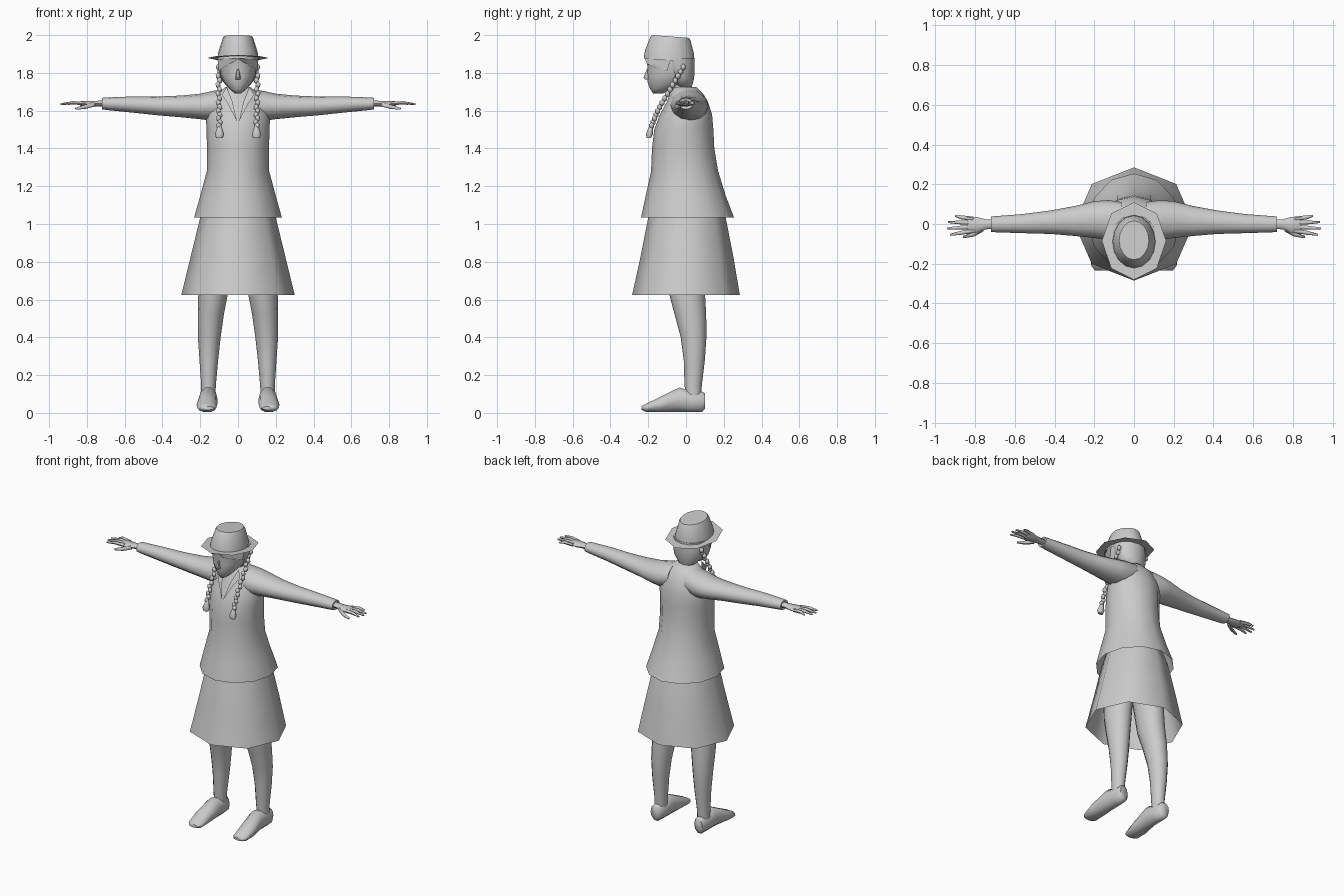
import bpy, bmesh, math
from mathutils import Vector

cube = bpy.data.objects.get("Cube")
if cube:
    bpy.data.objects.remove(cube, do_unlink=True)

grey = bpy.data.materials.new("plain grey")
grey.use_nodes = True
colour = (.6, .6, .6, 1)
grey.diffuse_color = colour
grey.node_tree.nodes["Principled BSDF"].inputs["Base Color"].default_value = colour


def finish(name, bm, angle=60):
    bmesh.ops.recalc_face_normals(bm, faces=bm.faces)
    mesh = bpy.data.meshes.new(name)
    bm.to_mesh(mesh)
    bm.free()
    obj = bpy.data.objects.new(name, mesh)
    bpy.context.collection.objects.link(obj)
    mesh.materials.append(grey)
    bpy.ops.object.select_all(action="DESELECT")
    obj.select_set(True)
    bpy.context.view_layer.objects.active = obj
    bpy.ops.object.shade_smooth_by_angle(angle=math.radians(angle))
    return obj


def mirrored(obj):
    """Add the matching part on the other side."""
    base = obj.name
    obj.name = "left_" + base
    twin = obj.copy()
    twin.data = obj.data.copy()
    twin.name = "right_" + base
    twin.data.transform(((-1, 0, 0, 0), (0, 1, 0, 0), (0, 0, 1, 0), (0, 0, 0, 1)))
    twin.data.flip_normals()
    bpy.context.collection.objects.link(twin)


def bridge(name, loops, caps, angle=60):
    bm = bmesh.new()
    rows = [[bm.verts.new(p) for p in loop] for loop in loops]
    n = len(rows[0])
    for a, b in zip(rows, rows[1:]):
        for i in range(n):
            j = (i + 1) % n
            bm.faces.new((a[i], a[j], b[j], b[i]))
    if "start" in caps:
        bm.faces.new(rows[0])
    if "end" in caps:
        bm.faces.new(rows[-1])
    return finish(name, bm, angle)


def loft(name, rings, axis="z", sides=12, caps="start end", slope=0, angle=60):
    """Each ring: position on the axis, then low and high extents across it."""
    loops = []
    for pos, u0, u1, v0, v1 in rings:
        loop = []
        for i in range(sides):
            t = math.tau * i / sides
            u = (u0 + u1) / 2 + (u1 - u0) / 2 * math.cos(t)
            v = (v0 + v1) / 2 + (v1 - v0) / 2 * math.sin(t)
            if axis == "z":
                loop.append((u, v, pos + slope * (v + .085)))
            elif axis == "x":
                loop.append((pos, u, v))
            else:
                loop.append((u, pos, v))
        loops.append(loop)
    return bridge(name, loops, caps, angle)


def even(rows):
    """Rings that are symmetric about x = 0."""
    return [(z, -w, w, f, b) for z, w, f, b in rows]


def tube(name, points, radii, sides=6, flat=1):
    points = [Vector(p) for p in points]
    loops = []
    for k, p in enumerate(points):
        d = (points[min(k + 1, len(points) - 1)] - points[max(k - 1, 0)]).normalized()
        side = d.cross(Vector((0, 0, 1))).normalized()
        up = side.cross(d)
        loops.append([p + radii[k] * (math.cos(t) * side + flat * math.sin(t) * up)
                      for t in (math.tau * i / sides for i in range(sides))])
    return bridge(name, loops, "start end")


def plate(name, points):
    bm = bmesh.new()
    bm.faces.new([bm.verts.new(p) for p in points])
    return finish(name, bm)


# Skirt and jacket, both open at the hem
loft("skirt", even([(.625, .3, -.285, .285), (.83, .25, -.24, .25),
                    (1.035, .2, -.2, .21), (1.2, .15, -.15, .15)]), sides=8, caps="end")
loft("jacket", even([(1.035, .232, -.238, .254), (1.15, .2, -.213, .21),
                     (1.28, .165, -.185, .17), (1.4, .164, -.18, .15),
                     (1.5, .167, -.168, .145), (1.58, .17, -.138, .138),
                     (1.65, .15, -.1, .115), (1.69, .115, -.085, .09),
                     (1.725, .065, -.07, .055)]), caps="end")

# Sleeves
mirrored(loft("sleeve", [(.06, -.085, .11, 1.56, 1.715), (.13, -.08, .12, 1.545, 1.705),
                         (.2, -.07, .115, 1.555, 1.69), (.3, -.06, .09, 1.565, 1.68),
                         (.42, -.05, .068, 1.575, 1.675), (.56, -.046, .05, 1.59, 1.675),
                         (.69, -.042, .04, 1.603, 1.67), (.72, -.04, .038, 1.607, 1.668),
                         (.715, -.028, .024, 1.618, 1.657)], axis="x"))

# Hands: palm, four fingers and a thumb
mirrored(loft("palm", [(.7, -.022, .022, 1.62, 1.655), (.75, -.028, .024, 1.622, 1.652),
                       (.79, -.045, .035, 1.622, 1.65), (.83, -.042, .034, 1.624, 1.65),
                       (.84, -.036, .03, 1.63, 1.645)], axis="x", sides=8))
for k, (finger, reach) in enumerate((("index", .925), ("middle", .94), ("ring", .935), ("little", .9))):
    y = -.034 + .02 * k
    spread = y * .6
    mirrored(tube(finger + "_finger",
                  [(.81, y, 1.637), (.87, y + spread / 2, 1.642), (reach, y + spread, 1.635)],
                  [.011, .01, .005]))
mirrored(tube("thumb", [(.765, -.025, 1.633), (.81, -.052, 1.62), (.86, -.066, 1.61)],
              [.014, .012, .006]))

# Legs and shoes
mirrored(loft("leg", [(.08, .12, .195, .0, .08), (.15, .117, .195, -.008, .084),
                      (.28, .105, .204, -.012, .1), (.4, .092, .212, -.028, .108),
                      (.52, .075, .213, -.06, .107), (.64, .052, .21, -.092, .1),
                      (1.0, .01, .19, -.13, .1)]))
mirrored(loft("shoe", [(-.235, .13, .195, .015, .035), (-.21, .115, .215, .004, .05),
                       (-.14, .11, .22, .002, .085), (-.035, .108, .207, .002, .138),
                       (.03, .112, .203, .002, .118), (.085, .12, .198, .002, .115),
                       (.1, .135, .19, .02, .105)], axis="y", sides=10))

# Neck and head with a pointed chin
loft("neck", even([(1.6, .07, -.06, .05), (1.7, .05, -.075, .025), (1.78, .05, -.1, .03)]))
loft("head", even([(1.692, .018, -.175, -.12), (1.715, .045, -.19, -.07),
                   (1.75, .075, -.203, .01), (1.79, .092, -.205, .032),
                   (1.84, .097, -.205, .04), (1.88, .1, -.215, .04)]), sides=16)
loft("nose", even([(1.765, .012, -.218, -.19), (1.775, .014, -.227, -.19),
                   (1.82, .006, -.208, -.19)]), sides=6)

# Parted hair sweeping from the forehead to behind the ears
loft("back_hair", even([(1.725, .055, -.05, .03), (1.77, .094, -.09, .043),
                        (1.83, .105, -.12, .046), (1.88, .107, -.14, .046)]))
mirrored(plate("fringe", [(0, -.217, 1.875), (.04, -.209, 1.85), (.08, -.17, 1.83),
                          (.103, -.1, 1.81), (.108, -.08, 1.875), (.07, -.19, 1.88)]))

# Braids: a row of alternating strands and a tassel below the tie
path = [Vector(p) for p in ((.1, -.015, 1.83), (.102, -.08, 1.72),
                            (.1, -.145, 1.61), (.098, -.182, 1.52))]
bm = bmesh.new()
links = 14
for k in range(links + 1):
    t = k / links * (len(path) - 1)
    i = min(int(t), len(path) - 2)
    p = path[i].lerp(path[i + 1], t - i)
    p.x += .004 * (-1) ** k
    ball = bmesh.ops.create_icosphere(bm, subdivisions=1, radius=.015)["verts"]
    for v in ball:
        v.co.z *= 1.25
        v.co += p
mirrored(finish("braid", bm))
mirrored(loft("tassel", [(1.455, .08, .116, -.208, -.185), (1.475, .073, .123, -.212, -.176),
                         (1.5, .082, .114, -.203, -.174), (1.53, .09, .106, -.187, -.17)], sides=8))

# Jacket lapels
mirrored(plate("lapel", [(.06, -.078, 1.725), (.085, -.098, 1.685),
                         (.05, -.13, 1.63), (.004, -.165, 1.54), (.03, -.122, 1.65)]))

# Hat: tapered crown and a flat tilted eight-sided brim
loft("hat_crown", even([(1.865, .11, -.224, .046), (1.91, .104, -.217, .042),
                        (1.98, .082, -.19, .024), (1.993, .075, -.18, .016)]),
     sides=16, caps="end", slope=-.075, angle=40)
loft("hat_brim", even([(1.879, .162, -.28, .11), (1.879, .1, -.21, .036)]),
     sides=8, caps="", slope=-.075)
